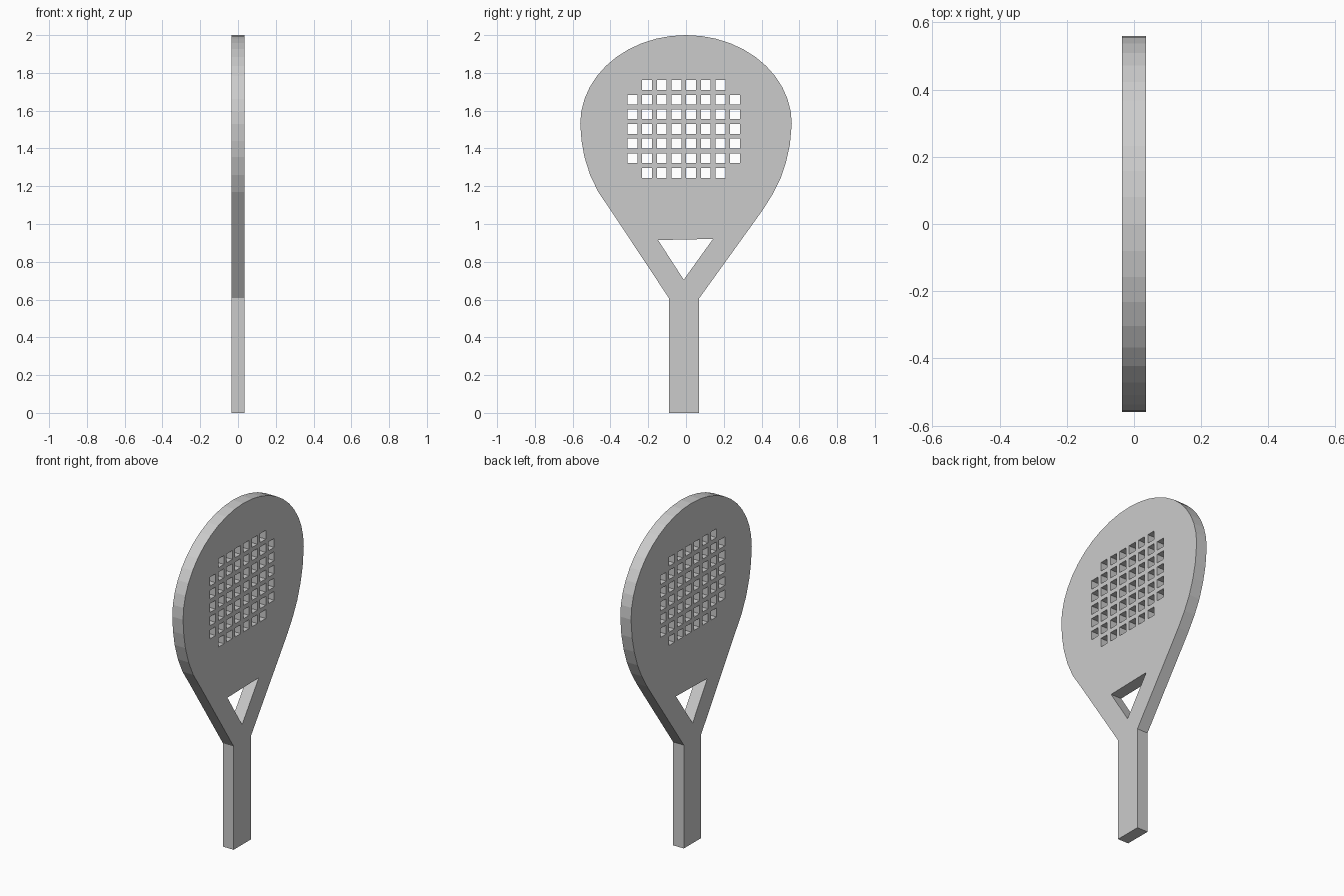
import bpy, bmesh, math
from mathutils import Matrix

if "Cube" in bpy.data.objects:
    bpy.data.objects.remove(bpy.data.objects["Cube"])

THICK = 0.07
curve = bpy.data.curves.new("racket_profile", 'CURVE')
curve.dimensions = '2D'
curve.fill_mode = 'BOTH'
curve.extrude = THICK / 2


def add_loop(points):
    """Closed polygon in the (y, z) plane; inner loops become holes."""
    s = curve.splines.new('POLY')
    s.points.add(len(points) - 1)
    for p, (y, z) in zip(s.points, points):
        p.co = (y, z, 0, 1)
    s.use_cyclic_u = True


# Outline: handle, flared throat, elliptical head top
right = [(-0.09, 0), (0.07, 0), (0.07, 0.607), (0.335, 0.975), (0.41, 1.08),
         (0.46, 1.16), (0.50, 1.24), (0.53, 1.33), (0.55, 1.42)]
crown = [(0.56 * math.cos(math.pi * i / 22), 1.53 + 0.47 * math.sin(math.pi * i / 22))
         for i in range(23)]
left = [(-0.553, 1.44), (-0.538, 1.355), (-0.508, 1.26), (-0.465, 1.17),
        (-0.40, 1.075), (-0.09, 0.607)]
add_loop(right + crown + left)

# Throat opening
add_loop([(-0.148, 0.915), (0.143, 0.921), (-0.012, 0.705)])

# Grid of square holes, corners left out
PITCH, H = 0.0776, 0.026
for row in range(7):
    for col in range(8):
        if row in (0, 6) and col in (0, 7):
            continue
        y = -0.012 + (col - 3.5) * PITCH
        z = 1.503 + (row - 3) * PITCH
        add_loop([(y - H, z - H), (y + H, z - H), (y + H, z + H), (y - H, z + H)])

# Turn the filled profile into a clean flat-shaded mesh standing upright
temp = bpy.data.objects.new("profile_helper", curve)
bpy.context.collection.objects.link(temp)
bpy.context.view_layer.update()
mesh = bpy.data.meshes.new_from_object(
    temp.evaluated_get(bpy.context.evaluated_depsgraph_get()))
bpy.data.objects.remove(temp)

bm = bmesh.new()
bm.from_mesh(mesh)
bmesh.ops.transform(bm, verts=bm.verts, matrix=Matrix(
    ((0, 0, 1, 0), (1, 0, 0, 0), (0, 1, 0, 0), (0, 0, 0, 1))))
bmesh.ops.remove_doubles(bm, verts=bm.verts, dist=0.0001)
bmesh.ops.recalc_face_normals(bm, faces=bm.faces)
for f in bm.faces:
    f.smooth = False
bm.to_mesh(mesh)
bm.free()
mesh.materials.clear()
racket = bpy.data.objects.new("padel_racket", mesh)
bpy.context.collection.objects.link(racket)
